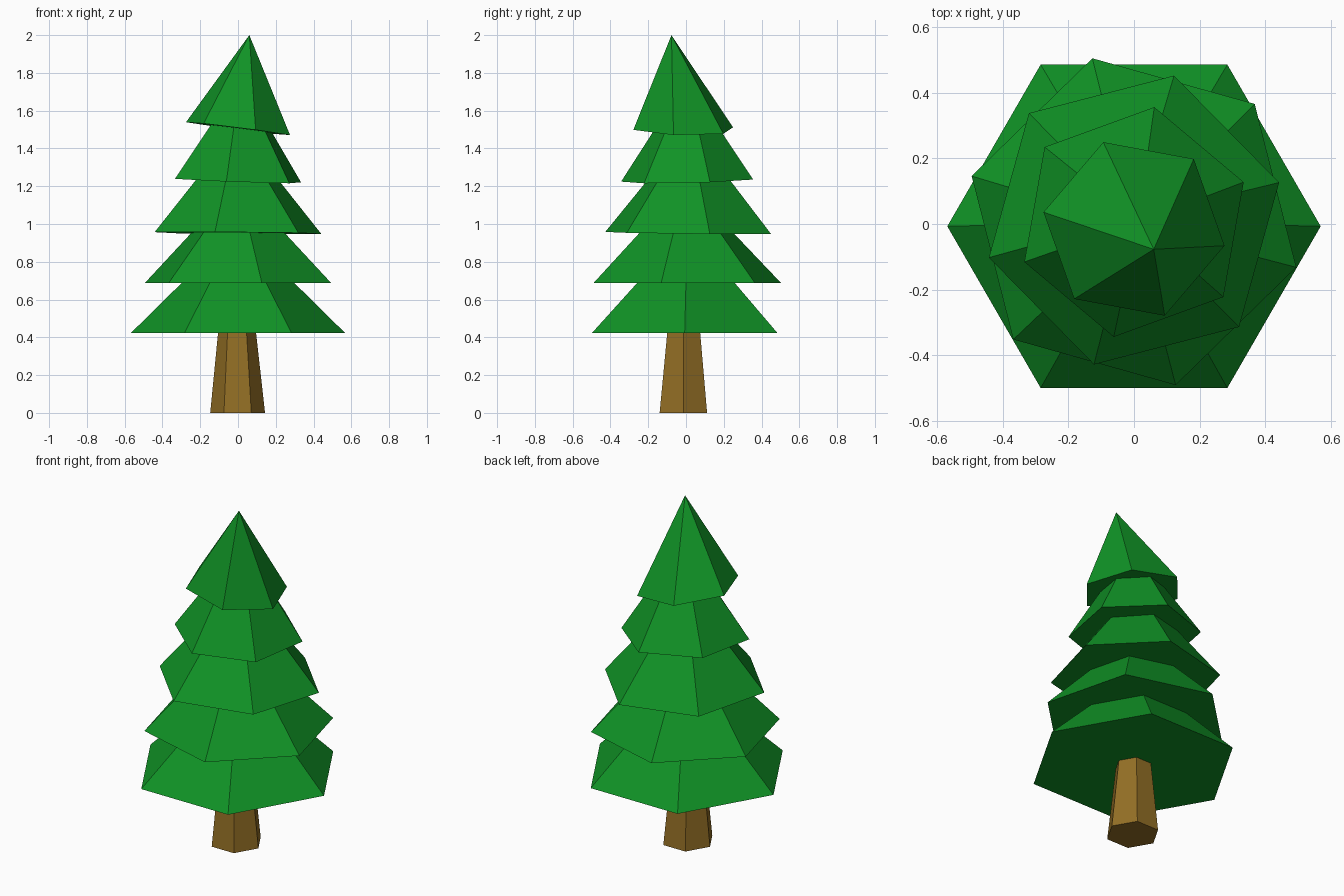
import bpy, bmesh, math

if "Cube" in bpy.data.objects:
    bpy.data.objects.remove(bpy.data.objects["Cube"])


def material(name, rgb):
    m = bpy.data.materials.new(name)
    m.diffuse_color = (*rgb, 1)
    m.use_nodes = True
    m.node_tree.nodes["Principled BSDF"].inputs["Base Color"].default_value = m.diffuse_color
    return m


green = material("pine green", (0.0052, 0.29, 0.019))
brown = material("bark brown", (0.29, 0.156, 0.018))


def ring(bm, centre, radius, angle, tilt=(0, 0)):
    """Six-sided ring of vertices, tilted by slopes along x and y."""
    verts = []
    for i in range(6):
        a = math.radians(angle + 60 * i)
        dx, dy = radius * math.cos(a), radius * math.sin(a)
        z = centre[2] + tilt[0] * dx + tilt[1] * dy
        verts.append(bm.verts.new((centre[0] + dx, centre[1] + dy, z)))
    return verts


def hex_part(name, mat, base, radius, angle, tilt, top, top_radius):
    """Closed six-sided frustum, or a pyramid when top_radius is 0."""
    bm = bmesh.new()
    low = ring(bm, base, radius, angle, tilt)
    bm.faces.new(low[::-1])
    if top_radius:
        high = ring(bm, top, top_radius, angle)
        bm.faces.new(high)
    else:
        high = [bm.verts.new(top)] * 6
    for i in range(6):
        j = (i + 1) % 6
        corners = [low[i], low[j], high[j]]
        if top_radius:
            corners.append(high[i])
        bm.faces.new(corners)
    bmesh.ops.recalc_face_normals(bm, faces=bm.faces)
    mesh = bpy.data.meshes.new(name)
    bm.to_mesh(mesh)
    bm.free()
    mesh.materials.append(mat)
    bpy.context.collection.objects.link(bpy.data.objects.new(name, mesh))


# Tapered trunk
hex_part("trunk", brown, (-0.002, -0.014, 0), 0.145, 0, (0, 0),
         (-0.005, -0.012, 0.43), 0.1)

# Foliage tiers: base centre, radius, turn, tilt, top centre, top radius
# Each top reaches slightly into the tier above.
tiers = [
    ((0, -0.007, 0.422), 0.568, 0, (0, 0), (0, 0, 0.70), 0.286),
    ((0, 0.007, 0.687), 0.513, 44.3, (0, 0), (0, 0.002, 0.97), 0.240),
    ((0, 0.012, 0.952), 0.456, 14.5, (-0.008, -0.012), (-0.004, 0.015, 1.25), 0.212),
    ((0, 0.006, 1.230), 0.355, 20, (-0.035, 0.022), (0.008, 0.006, 1.56), 0.136),
    ((0, -0.015, 1.505), 0.280, 49.5, (-0.127, -0.02), (0.06, -0.077, 2.0), 0),
]
for n, t in enumerate(tiers, 1):
    hex_part(f"foliage_tier_{n}", green, *t)
